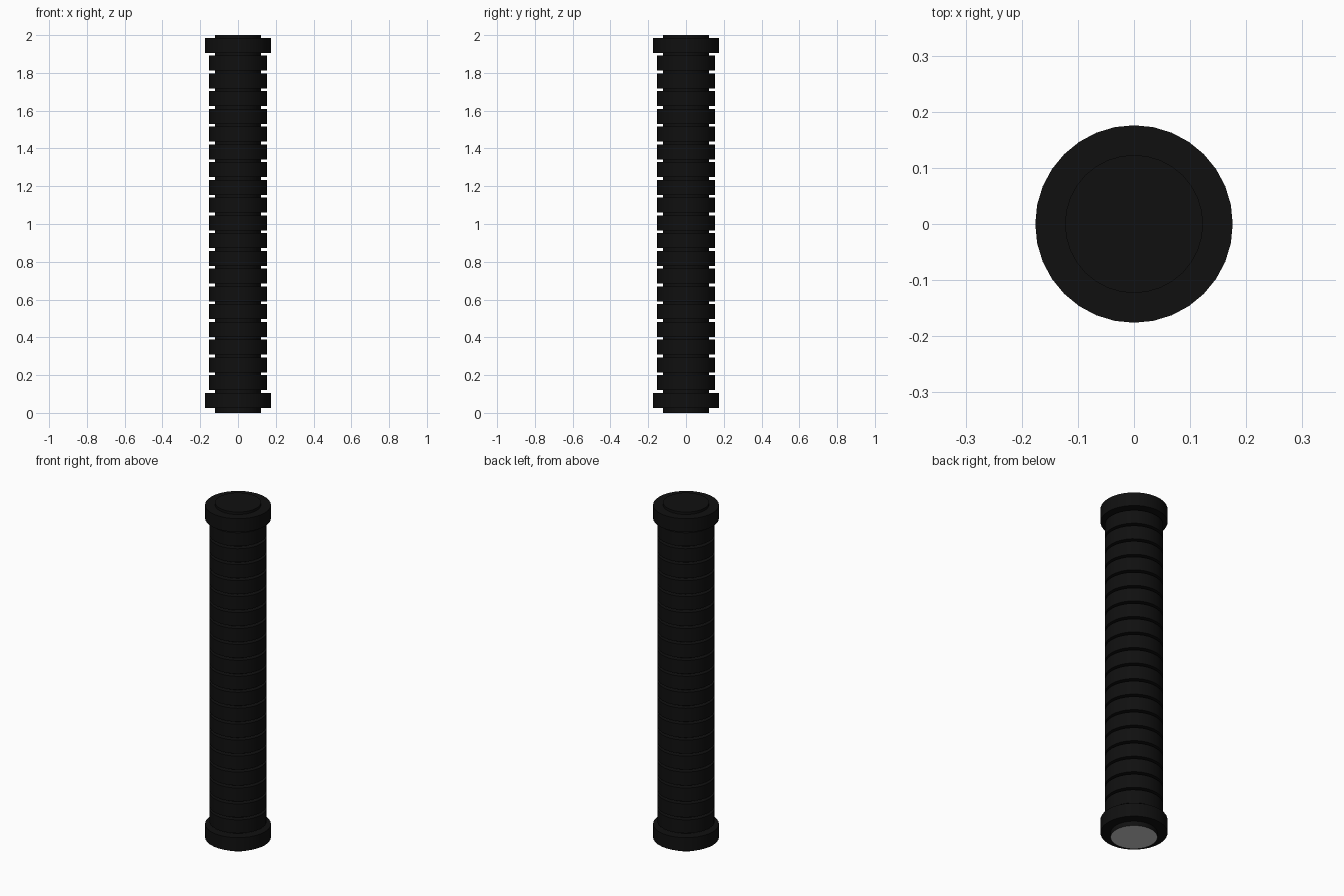
import bpy, bmesh, math

if "Cube" in bpy.data.objects:
    bpy.data.objects.remove(bpy.data.objects["Cube"])

SIDES = 32
CORE_R, RING_R, COLLAR_R = 0.123, 0.153, 0.176
RING_H, FIRST_Z, PITCH, COUNT = 0.079, 0.066, 0.094, 21

black = bpy.data.materials.new("black_rubber")
black.diffuse_color = (0.005, 0.005, 0.005, 1)
black.use_nodes = True
black.node_tree.nodes["Principled BSDF"].inputs["Base Color"].default_value = black.diffuse_color


def finish(name, bm, mat=None):
    mesh = bpy.data.meshes.new(name)
    bm.to_mesh(mesh)
    bm.free()
    obj = bpy.data.objects.new(name, mesh)
    bpy.context.collection.objects.link(obj)
    if mat:
        mesh.materials.append(mat)
    bpy.ops.object.select_all(action='DESELECT')
    obj.select_set(True)
    bpy.context.view_layer.objects.active = obj
    bpy.ops.object.shade_smooth_by_angle(angle=math.radians(30))
    return obj


def cylinder(name, radius, z0, z1, open_bottom=False):
    bm = bmesh.new()
    bmesh.ops.create_cone(bm, cap_ends=True, segments=SIDES,
                          radius1=radius, radius2=radius, depth=z1 - z0)
    bmesh.ops.translate(bm, verts=bm.verts, vec=(0, 0, (z0 + z1) / 2))
    if open_bottom:
        bm.normal_update()
        low = [f for f in bm.faces if f.normal.z < -0.9 and f.calc_center_median().z < z0 + 0.001]
        bmesh.ops.delete(bm, geom=low, context='FACES_ONLY')
    return finish(name, bm, black)


# Central core, its underside is the separate grey disc
cylinder("core", CORE_R, 0, 2, open_bottom=True)

# Grey underside
bm = bmesh.new()
bmesh.ops.create_circle(bm, cap_ends=True, segments=SIDES, radius=CORE_R)
bm.normal_update()
for f in bm.faces:
    if f.normal.z > 0:
        f.normal_flip()
finish("bottom_cap", bm)

# Stacked grip rings with a wider collar at each end
for i in range(COUNT):
    end = i in (0, COUNT - 1)
    z = FIRST_Z + PITCH * i
    cylinder("end_collar" if end else "grip_ring", COLLAR_R if end else RING_R,
             z - RING_H / 2, z + RING_H / 2)
